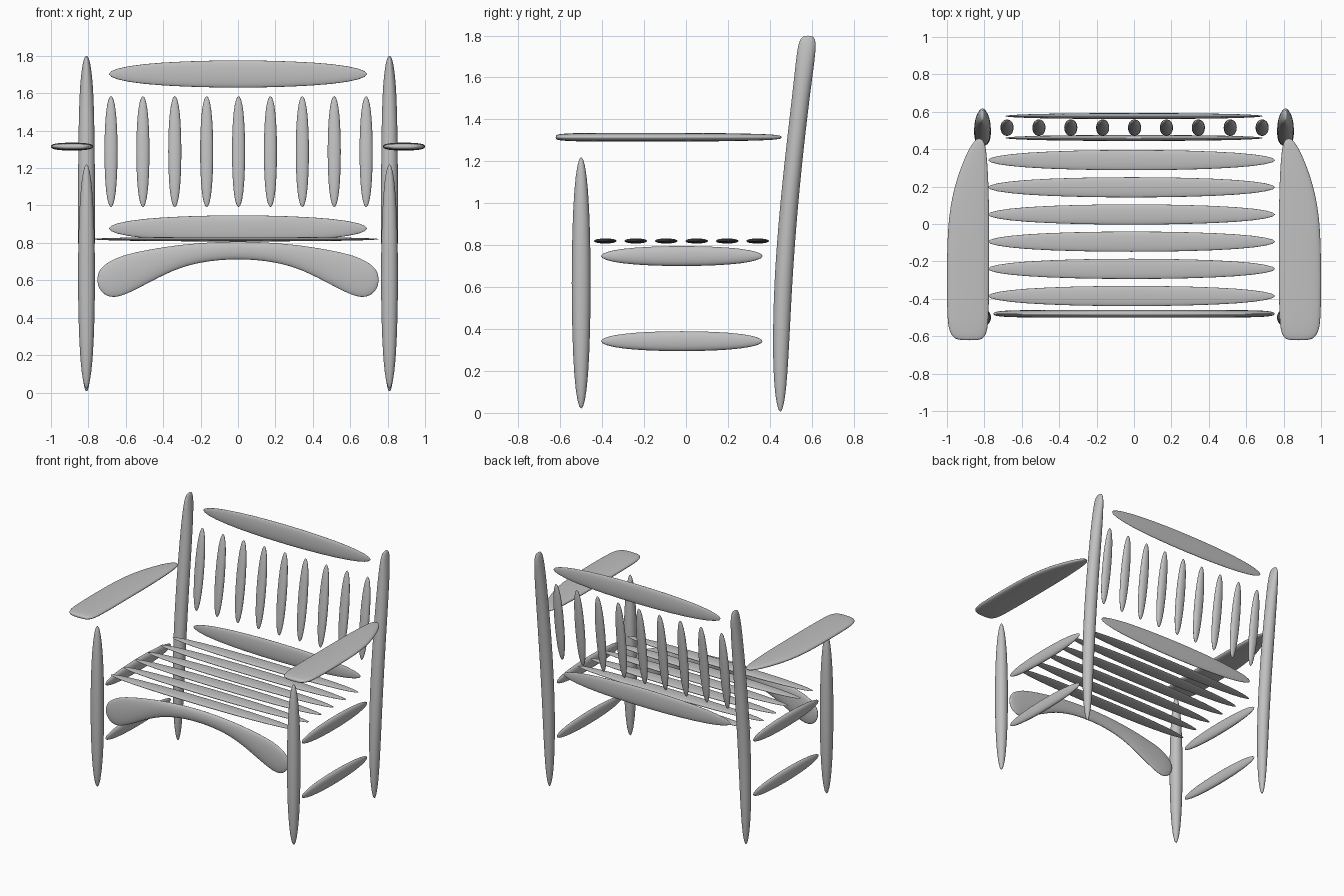
import bpy
import bmesh
from math import sin, cos, tau, radians, copysign
from mathutils import Vector

old = bpy.data.objects.get("Cube")
if old:
    bpy.data.objects.remove(old, do_unlink=True)

# One plain grey for the whole bench
grey = bpy.data.materials.new("plain_grey")
grey.use_nodes = True
COLOUR = (0.53, 0.53, 0.53, 1)
grey.diffuse_color = COLOUR
grey.node_tree.nodes["Principled BSDF"].inputs["Base Color"].default_value = COLOUR


def link(name, mesh):
    obj = bpy.data.objects.new(name, mesh)
    bpy.context.collection.objects.link(obj)
    return obj


def rounded_block():
    """Cube smoothed by subdivision and rescaled to fill a unit box."""
    mesh = bpy.data.meshes.new("block_cage")
    bm = bmesh.new()
    bmesh.ops.create_cube(bm, size=1)
    bm.to_mesh(mesh)
    bm.free()
    cage = link("block_cage", mesh)
    cage.modifiers.new("smooth", 'SUBSURF').levels = 3
    deps = bpy.context.evaluated_depsgraph_get()
    block = bpy.data.meshes.new_from_object(cage.evaluated_get(deps))
    bpy.data.objects.remove(cage, do_unlink=True)
    reach = max(v.co.x for v in block.vertices)
    for v in block.vertices:
        v.co *= 0.5 / reach
    block.polygons.foreach_set("use_smooth", [True] * len(block.polygons))
    block.materials.append(grey)
    return block


BLOCK = rounded_block()


def spindle(name, centre, size, lean=0):
    obj = link(name, BLOCK)
    obj.location = centre
    obj.scale = size
    obj.rotation_euler.x = radians(lean)


def loft(name, sections, place, power=1.0, sides=16):
    """Skin rounded cross-sections (position, u, v, half_u, half_v)."""
    bm = bmesh.new()
    rings = []
    grow = 1.025
    for t, u, v, hu, hv in sections:
        ring = []
        for i in range(sides):
            c, s = cos(tau * i / sides), sin(tau * i / sides)
            c = copysign(abs(c) ** power, c)
            s = copysign(abs(s) ** power, s)
            ring.append(bm.verts.new(place(t, u + hu * c * grow, v + hv * s * grow)))
        rings.append(ring)
    for a, b in zip(rings, rings[1:]):
        for i in range(sides):
            j = (i + 1) % sides
            bm.faces.new((a[i], a[j], b[j], b[i]))
    bm.faces.new(rings[0])
    bm.faces.new(rings[-1])
    bmesh.ops.recalc_face_normals(bm, faces=bm.faces)
    for f in bm.faces:
        f.smooth = True
    mesh = bpy.data.meshes.new(name)
    bm.to_mesh(mesh)
    bm.free()
    mesh.materials.append(grey)
    obj = link(name, mesh)
    sub = obj.modifiers.new("smooth", 'SUBSURF')
    sub.levels = sub.render_levels = 2


# Back leg: height, y centre, half width in x, half depth in y
LEG = [(0.005, 0.45, 0.005, 0.005), (0.04, 0.45, 0.015, 0.017),
       (0.12, 0.45, 0.025, 0.029), (0.3, 0.452, 0.036, 0.039),
       (0.6, 0.462, 0.043, 0.043), (0.9, 0.483, 0.045, 0.043),
       (1.2, 0.512, 0.045, 0.042), (1.5, 0.547, 0.041, 0.042),
       (1.65, 0.565, 0.034, 0.044), (1.74, 0.576, 0.024, 0.044),
       (1.78, 0.58, 0.015, 0.037), (1.8, 0.582, 0.006, 0.022)]

# Armrest: y, inner x, outer x, half thickness
ARM = [(-0.622, 0.83, 0.93, 0.008), (-0.61, 0.802, 0.965, 0.014),
       (-0.57, 0.784, 0.99, 0.018), (-0.48, 0.776, 1.0, 0.021),
       (-0.09, 0.775, 1.0, 0.021), (0.1, 0.776, 0.983, 0.02),
       (0.26, 0.78, 0.943, 0.018), (0.4, 0.79, 0.885, 0.014),
       (0.445, 0.803, 0.852, 0.009), (0.457, 0.82, 0.838, 0.004)]

for side, x in (("left", 1), ("right", -1)):
    loft(f"{side}_back_leg", [(z, x * 0.81, y, hx, hy) for z, y, hx, hy in LEG],
         lambda t, u, v: Vector((u, v, t)))
    loft(f"{side}_armrest",
         [(y, x * (a + b) / 2, 1.315, (b - a) / 2, h) for y, a, b, h in ARM],
         lambda t, u, v: Vector((u, t, v)), power=0.75)
    spindle(f"{side}_front_leg", (x * 0.81, -0.5, 0.62), (0.09, 0.09, 1.2))
    for level, z in (("lower", 0.342), ("upper", 0.748)):
        spindle(f"{side}_{level}_stretcher", (x * 0.81, -0.02, z), (0.045, 0.77, 0.095))

# Arched front apron: x, lower edge, upper edge, half thickness
APRON = [(0, 0.718, 0.81, 0.02), (0.2, 0.7, 0.8, 0.02),
         (0.35, 0.655, 0.785, 0.02), (0.5, 0.575, 0.76, 0.02),
         (0.62, 0.513, 0.733, 0.019), (0.69, 0.507, 0.7, 0.017),
         (0.735, 0.54, 0.665, 0.012), (0.752, 0.58, 0.625, 0.006)]
arch = [(-x, a, b, h) for x, a, b, h in reversed(APRON[1:])] + APRON
loft("front_apron", [(x, -0.48, (a + b) / 2, h, (b - a) / 2) for x, a, b, h in arch],
     lambda t, u, v: Vector((t, u, v)))

# Seat slats
for i in range(6):
    spindle(f"seat_slat_{i + 1}", (-0.013, -0.385 + 0.1453 * i, 0.82), (1.535, 0.108, 0.024))

# Back rails and upright slats, leaning with the back legs
spindle("top_back_rail", (0, 0.577, 1.703), (1.38, 0.032, 0.145))
spindle("lower_back_rail", (0, 0.46, 0.877), (1.38, 0.032, 0.14))
for i in range(9):
    spindle(f"back_slat_{i + 1}", (0.003 + 0.1705 * (i - 4), 0.515, 1.288),
            (0.07, 0.046, 0.597), lean=-7)
